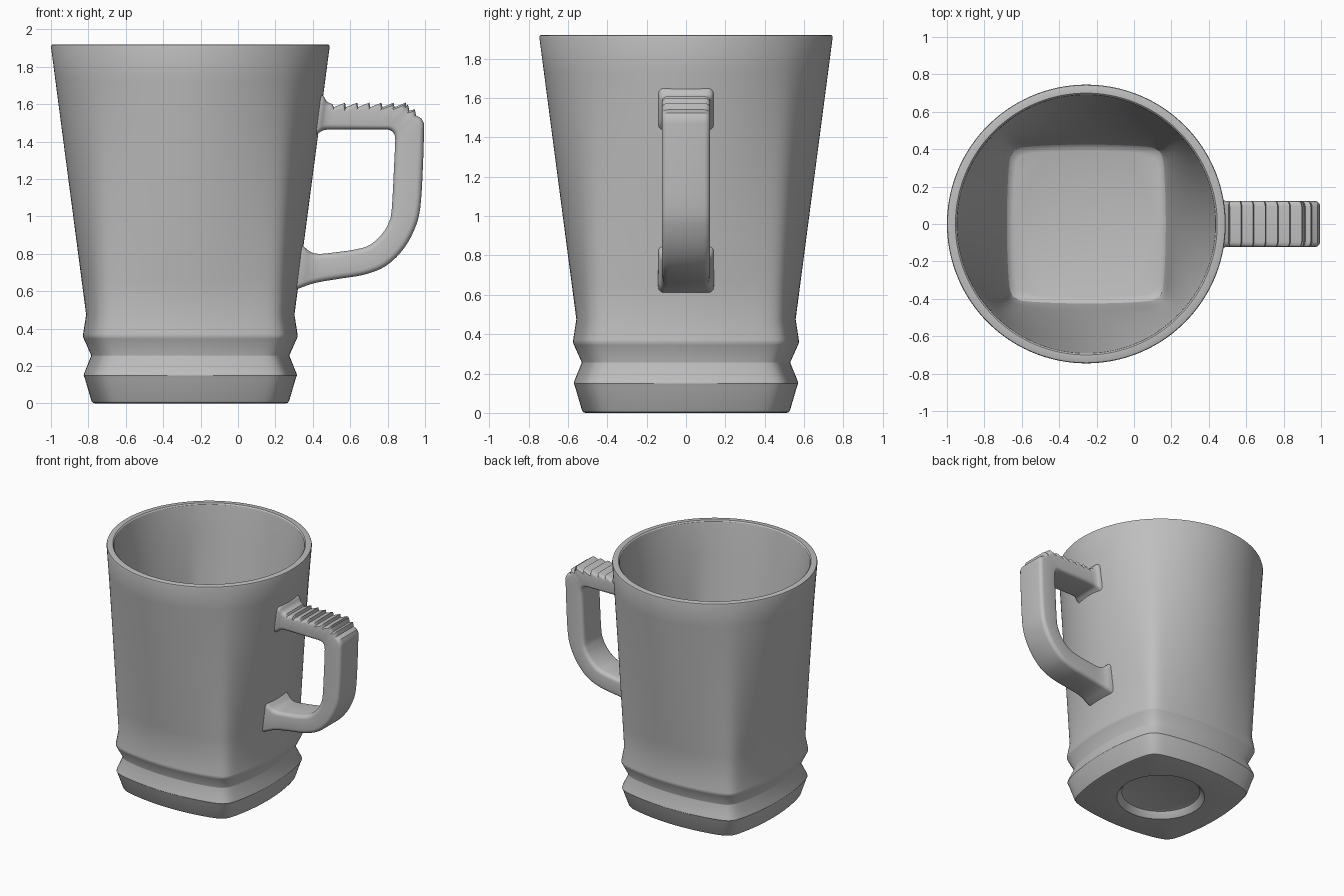
import bpy
import bmesh
from math import sin, cos, pi, sqrt
from mathutils import Vector

SEGMENTS = 192
CENTRE_X = -0.255

if "Cube" in bpy.data.objects:
    bpy.data.objects.remove(bpy.data.objects["Cube"], do_unlink=True)

grey = bpy.data.materials.new("plain grey")
grey.use_nodes = True
colour = (0.52, 0.52, 0.52, 1)
grey.diffuse_color = colour
grey.node_tree.nodes["Principled BSDF"].inputs["Base Color"].default_value = colour


def skin(name, rings):
    """Join closed rings of points with quads and cap both ends."""
    bm = bmesh.new()
    loops = [[bm.verts.new(p) for p in ring] for ring in rings]
    for a, b in zip(loops, loops[1:]):
        for i in range(len(a)):
            j = (i + 1) % len(a)
            bm.faces.new((a[i], a[j], b[j], b[i]))
    bm.faces.new(loops[0])
    bm.faces.new(loops[-1])
    bmesh.ops.recalc_face_normals(bm, faces=bm.faces)
    mesh = bpy.data.meshes.new(name)
    bm.to_mesh(mesh)
    bm.free()
    mesh.materials.append(grey)
    obj = bpy.data.objects.new(name, mesh)
    bpy.context.collection.objects.link(obj)
    bpy.ops.object.select_all(action="DESELECT")
    obj.select_set(True)
    bpy.context.view_layer.objects.active = obj
    bpy.ops.object.shade_smooth_by_angle(angle=pi / 6)
    return obj


def square_radius(angle, half, bow, sharp):
    """Radius of a square with bowed sides and soft corners."""
    centre = bow * half
    big = centre + half

    def side(c, s):
        return sqrt(big * big - (centre * s) ** 2) - centre * c

    c, s = abs(cos(angle)), abs(sin(angle))
    return (side(c, s) ** -sharp + side(s, c) ** -sharp) ** (-1 / sharp)


def ring(z, half, roundness, bow=2.0, sharp=24):
    points = []
    for i in range(SEGMENTS):
        a = 2 * pi * i / SEGMENTS
        r = half * roundness + square_radius(a, half, bow, sharp) * (1 - roundness)
        points.append((CENTRE_X + r * cos(a), r * sin(a), z))
    return points


def wall(z0, h0, z1, h1, steps=8, **shape):
    """Straight wall from a square foot to a round rim."""
    rings = []
    for k in range(steps + 1):
        t = k / steps
        # blend the two end sections so that the wall stays ruled
        foot, rim = ring(z0, h0, 0, **shape), ring(z1, h1, 1)
        rings.append([Vector(p).lerp(Vector(q), t) for p, q in zip(foot, rim)])
    return rings


# Cup: recessed foot, two ridges, flared outer wall, rim, inner wall, floor
foot = [(0.05, 0.27), (0.045, 0.285), (0.015, 0.305), (0, 0.32)]
ridges = [(0, 0.51), (0.004, 0.522), (0.015, 0.529), (0.135, 0.564), (0.15, 0.57),
          (0.163, 0.567), (0.254, 0.53), (0.258, 0.53), (0.345, 0.569),
          (0.358, 0.574), (0.372, 0.573)]
rim = [(1.917, 0.742), (1.92, 0.735), (1.92, 0.7), (1.912, 0.692)]
floor = [(0.15, 0.425), (0.137, 0.412), (0.13, 0.39)]
inner = dict(bow=10.0, sharp=16)

cup = [ring(z, h, 1) for z, h in foot]
cup += [ring(z, h, 0) for z, h in ridges]
cup += wall(0.475, 0.557, 1.907, 0.745)
cup += [ring(z, h, 1) for z, h in rim]
cup += wall(0.18, 0.433, 1.89, 0.688, **inner)[::-1]
cup += [ring(z, h, 0, **inner) for z, h in floor]
skin("cup", cup)


# Handle: stations hold an outer point, an inner point and a half width
def station(ox, oz, ix, iz, half=0.123):
    return Vector((ox, 0, oz)), Vector((ix, 0, iz)), half


def spline(keys, steps=5):
    """Smooth curve through the stations."""
    flat = [(*o.xz, *i.xz, w) for o, i, w in keys]
    flat = [flat[0]] + flat + [flat[-1]]
    out = []
    for a, b, c, d in zip(flat, flat[1:], flat[2:], flat[3:]):
        for k in range(steps):
            t = k / steps
            out.append(station(*[
                q + t * ((r - p) + t * (2 * p - 5 * q + 4 * r - s + t * (3 * (q - r) + s - p))) / 2
                for p, q, r, s in zip(a, b, c, d)]))
    return out + [keys[-1]]


upper_root = spline([
    station(0.415, 1.66, 0.405, 1.425, 0.142), station(0.455, 1.645, 0.43, 1.445, 0.138),
    station(0.475, 1.615, 0.455, 1.46, 0.127), station(0.505, 1.6, 0.48, 1.464)], 3)

# Grip teeth rise gently outwards and drop sharply
teeth = []
for n in range(6):
    x, u = 0.512 + 0.065 * n, 0.485 + 0.05 * n
    teeth += [station(x, 1.584, u, 1.465), station(x + 0.06, 1.608, u + 0.045, 1.465)]

corner = [
    station(0.9, 1.582, 0.79, 1.465), station(0.908, 1.6, 0.803, 1.464),
    station(0.916, 1.565, 0.815, 1.46), station(0.945, 1.573, 0.826, 1.453),
    station(0.952, 1.54, 0.834, 1.443), station(0.982, 1.523, 0.839, 1.43)]

lower = spline([
    station(0.995, 1.495, 0.841, 1.41), station(0.99, 1.3, 0.836, 1.3),
    station(0.975, 1.05, 0.822, 1.04), station(0.943, 0.93, 0.805, 0.965),
    station(0.88, 0.82, 0.765, 0.9), station(0.79, 0.735, 0.7, 0.845),
    station(0.68, 0.69, 0.62, 0.822), station(0.55, 0.668, 0.52, 0.808),
    station(0.45, 0.652, 0.44, 0.8), station(0.39, 0.638, 0.395, 0.807, 0.128),
    station(0.345, 0.622, 0.36, 0.832, 0.138), station(0.3, 0.605, 0.33, 0.86, 0.142)])


def section(outer, inner_point, half, radius=0.03, steps=4):
    """Rounded rectangle between the outer and inner points."""
    middle = (outer + inner_point) / 2
    across = (outer - inner_point).normalized()
    depth = (outer - inner_point).length / 2
    points = []
    for q, (sy, sd) in enumerate([(1, 1), (-1, 1), (-1, -1), (1, -1)]):
        for k in range(steps + 1):
            a = (q + k / steps) * pi / 2
            y = sy * (half - radius) + radius * cos(a)
            points.append(middle + across * (sd * (depth - radius) + radius * sin(a))
                          + Vector((0, y, 0)))
    return points


skin("handle", [section(*s) for s in upper_root + teeth + corner + lower])
